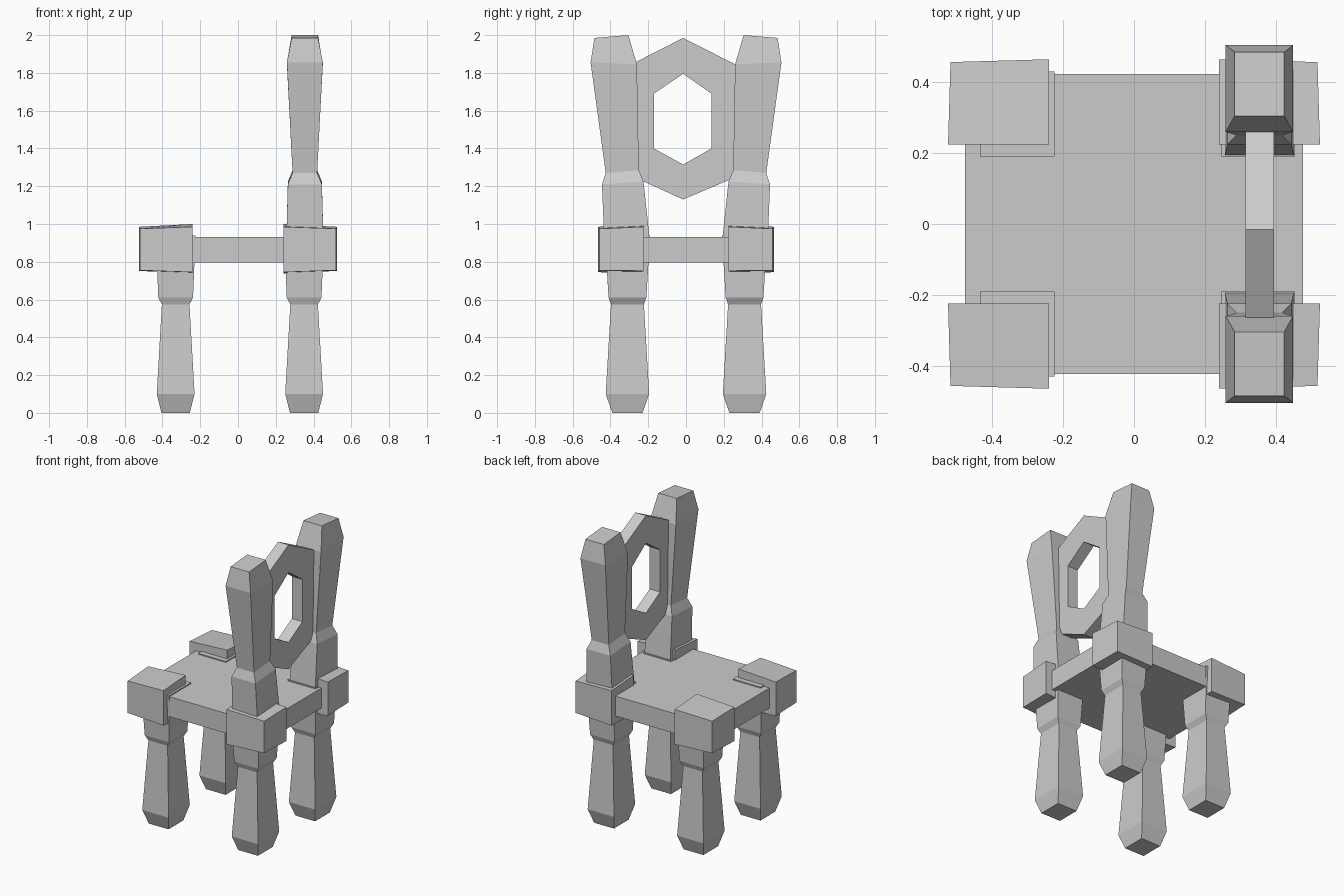
import bpy
import bmesh

cube = bpy.data.objects.get("Cube")
if cube:
    bpy.data.objects.remove(cube, do_unlink=True)

grey = bpy.data.materials.new("plain grey")
grey.use_nodes = True
grey.diffuse_color = (0.6, 0.6, 0.6, 1)
shader = next(n for n in grey.node_tree.nodes if n.type == 'BSDF_PRINCIPLED')
shader.inputs["Base Color"].default_value = grey.diffuse_color


def finish(name, bm):
    bmesh.ops.recalc_face_normals(bm, faces=bm.faces)
    mesh = bpy.data.meshes.new(name)
    bm.to_mesh(mesh)
    bm.free()
    mesh.materials.append(grey)
    obj = bpy.data.objects.new(name, mesh)
    bpy.context.collection.objects.link(obj)
    return obj


def bridge(bm, a, b):
    for i in range(len(a)):
        j = (i + 1) % len(a)
        bm.faces.new((a[i], a[j], b[j], b[i]))


def loft(name, rings, side=1):
    """Skin a stack of rings and cap both ends; side=-1 mirrors across y."""
    bm = bmesh.new()
    loops = [[bm.verts.new((x, y * side, z)) for x, y, z in r] for r in rings]
    for a, b in zip(loops, loops[1:]):
        bridge(bm, a, b)
    bm.faces.new(loops[0])
    bm.faces.new(loops[-1])
    return finish(name, bm)


def section(cx, half_x, inner, outer):
    """Four-sided ring; inner and outer are (y, z) pairs."""
    return [(cx - half_x, *inner), (cx + half_x, *inner),
            (cx + half_x, *outer), (cx - half_x, *outer)]


# Leg profile: height, half width in x, half width in y
LEG = [(0, 0.075, 0.08), (0.1, 0.1, 0.115), (0.575, 0.073, 0.087),
       (0.61, 0.092, 0.1), (0.94, 0.105, 0.12)]

# Post profile: half width in x, inner (y, z), outer (y, z)
POST = [(0.1, (0.185, 0.85), (0.43, 0.85)),
        (0.09, (0.225, 1.225), (0.445, 1.21)),
        (0.065, (0.25, 1.285), (0.425, 1.27)),
        (0.095, (0.26, 1.845), (0.505, 1.855)),
        (0.07, (0.305, 2.0), (0.485, 1.985))]

for side, label in ((1, "left"), (-1, "right")):
    for end, cx, row in ((-1, -0.33, "front"), (1, 0.35, "rear")):
        # Legs
        loft(f"{row}_leg_{label}",
             [section(cx, hx, (0.31 - hy, z), (0.31 + hy, z)) for z, hx, hy in LEG], side)

        # Slightly uneven corner blocks
        plan = [(0.24, 0.225), (0.525, 0.225), (0.518, 0.457), (0.24, 0.465)]
        low = [0.738, 0.752, 0.755, 0.745]
        high = [1.0, 0.985, 0.975, 0.985]
        loft(f"{row}_corner_block_{label}",
             [[(end * x, y, z) for (x, y), z in zip(plan, zs)] for zs in (low, high)], side)

    # Back posts
    loft(f"back_post_{label}", [section(0.354, *p) for p in POST], side)

# Seat slab
loft("seat", [section(0, 0.477, (-0.423, z), (0.423, z)) for z in (0.795, 0.932)])

# Six-sided back panel with a six-sided opening
outer = [(-0.015, 1.985), (0.28, 1.835), (0.28, 1.255),
         (-0.015, 1.13), (-0.29, 1.255), (-0.29, 1.845)]
inner = [(-0.015, 1.795), (0.135, 1.69), (0.135, 1.4),
         (-0.015, 1.315), (-0.17, 1.4), (-0.17, 1.69)]
bm = bmesh.new()
rims = [[bm.verts.new((x, y, z)) for y, z in shape]
        for x, shape in ((0.315, outer), (0.395, outer), (0.395, inner), (0.315, inner))]
for k in range(4):
    bridge(bm, rims[k], rims[(k + 1) % 4])
finish("back_panel", bm)
